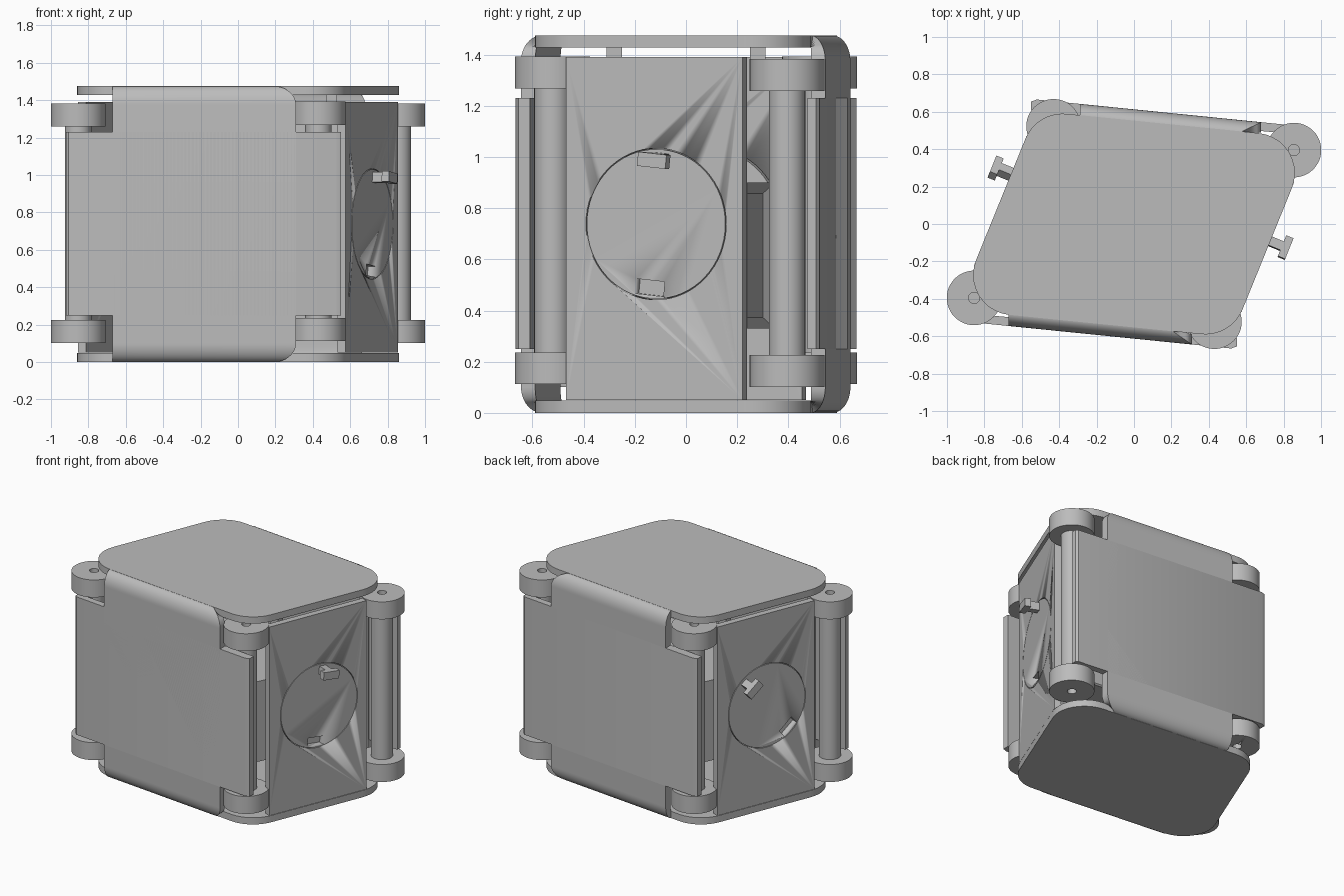
import bpy, bmesh, math
from mathutils import Vector, Matrix

if "Cube" in bpy.data.objects:
    bpy.data.objects.remove(bpy.data.objects["Cube"], do_unlink=True)

GREY = (0.5, 0.5, 0.5, 1)
mat = bpy.data.materials.new("plain_grey")
mat.use_nodes = True
mat.diffuse_color = GREY
mat.node_tree.nodes["Principled BSDF"].inputs["Base Color"].default_value = GREY

HEIGHT, PLATE = 1.475, 0.048
SLOPE = -0.101                      # plan slope of the front and back walls
SKIN = 0.045                        # sheet thickness
TURN = Matrix.Rotation(math.pi, 4, 'Z')


def finish(name, bm, matrix=None, smooth=True):
    bmesh.ops.recalc_face_normals(bm, faces=bm.faces)
    me = bpy.data.meshes.new(name)
    bm.to_mesh(me)
    bm.free()
    ob = bpy.data.objects.new(name, me)
    bpy.context.collection.objects.link(ob)
    me.materials.append(mat)
    if matrix:
        me.transform(matrix)
    if smooth:
        bpy.ops.object.select_all(action='DESELECT')
        ob.select_set(True)
        bpy.context.view_layer.objects.active = ob
        bpy.ops.object.shade_smooth_by_angle(angle=math.radians(35))
    return ob


def prism(name, pts, z0, z1, matrix=None):
    bm = bmesh.new()
    base = bm.faces.new([bm.verts.new((p[0], p[1], z0)) for p in pts])
    top = bmesh.ops.extrude_face_region(bm, geom=[base])["geom"]
    bmesh.ops.translate(bm, vec=(0, 0, z1 - z0),
                        verts=[v for v in top if isinstance(v, bmesh.types.BMVert)])
    return finish(name, bm, matrix)


def circle(r, n=48, c=(0, 0)):
    return [(c[0] + r * math.cos(2 * math.pi * i / n),
             c[1] + r * math.sin(2 * math.pi * i / n)) for i in range(n)]


def rect(w, h, c=(0, 0)):
    return [(c[0] + a * w / 2, c[1] + b * h / 2)
            for a, b in ((-1, -1), (1, -1), (1, 1), (-1, 1))]


def fillet(corners, r, steps=10):
    out = []
    for i, c in enumerate(corners):
        p = Vector(c)
        a = (Vector(corners[i - 1]) - p).normalized()
        b = (Vector(corners[(i + 1) % len(corners)]) - p).normalized()
        half = a.angle(b) / 2
        centre = p + (a + b).normalized() * r / math.sin(half)
        ra = p + a * r / math.tan(half) - centre
        rb = p + b * r / math.tan(half) - centre
        for k in range(steps + 1):
            d = ra.normalized().slerp(rb.normalized(), k / steps)
            out.append(centre + d * r)
    return out


def cut(ob, cutter):
    cutter.hide_render = True
    cutter.hide_set(True)
    m = ob.modifiers.new("cut", 'BOOLEAN')
    m.object, m.solver = cutter, 'EXACT'


# Top and bottom plates
plan = [(0.52, -0.605), (0.952, 0.457), (-0.52, 0.605), (-0.952, -0.457)]
prism("bottom_plate", fillet(plan, 0.214), 0, PLATE)
prism("top_plate", fillet(plan, 0.214), HEIGHT - PLATE, HEIGHT)


def front(x, inset=0):
    return (x, -0.613 + SLOPE * x + inset)


# Bent strip joining the plates outside each wall
def strip(name, x0, x1, round_left, matrix):
    rows = []
    for k in range(13):
        a = math.pi / 2 * k / 12
        rows.append((HEIGHT - 0.1 + 0.1 * math.sin(a), 0.07 * (1 - math.cos(a)),
                     0.12 * (1 - math.cos(a))))
    rows = [(HEIGHT - z, i, t) for z, i, t in reversed(rows)] + rows
    bm = bmesh.new()
    lines = []
    for z, inset, trim in rows:
        left = x0 + (trim if round_left else 0)
        right = x1 - (0 if round_left else trim)
        inner = SKIN * (1 - inset / 0.07)
        depth = min(max(z, SKIN), HEIGHT - SKIN)
        lines.append([bm.verts.new((*front(x, i), zz)) for x, i, zz in (
            (left, inset, z), (right, inset, z),
            (right, max(inset, 0) + inner + 0.01, depth),
            (left, max(inset, 0) + inner + 0.01, depth))])
    for a, b in zip(lines, lines[1:]):
        for j in range(4):
            k = (j + 1) % 4
            bm.faces.new((a[j], a[k], b[k], b[j]))
    bm.faces.new(lines[0])
    bm.faces.new(lines[-1])
    finish(name, bm, matrix)


strip("front_strip", -0.67, 0.31, False, None)
strip("back_strip", -0.68, 0.29, True, TURN)

# Tangent, up and outward axes of the side wall
t, n = Vector((0.376, 0.926, 0)), Vector((0.926, -0.376, 0))
centre = Vector((0.718, -0.117, 0.738))
frame = Matrix((t, (0, 0, 1), n)).transposed().to_4x4()
frame = Matrix.Translation(centre) @ frame

for side, m, tilt in (("right", Matrix(), -6), ("left", TURN, 40)):
    wall_name = "front" if side == "right" else "back"
    # Wide outer wall and its slim turned-in ends
    prism(wall_name + "_wall", [front(-0.92, 0.012), front(-0.905), front(0.52),
                                front(0.55, 0.014), front(0.55, SKIN + 0.014),
                                front(-0.92, SKIN)], 0.25, 1.23, m)

    # Corner posts with hubs at both ends
    for c, lift, label in (((-0.855, -0.395), 0, "outer"), ((0.43, -0.522), 0.01, "inner")):
        prism(f"{wall_name}_{label}_post", circle(0.071, 32, c), 0.2, 1.3, m)
        for z, end in ((0.102 + lift, "lower"), (1.258 + lift, "upper")):
            hub = prism(f"{wall_name}_{label}_{end}_hub", circle(0.146, 48, c),
                        z, z + 0.124, m)
            z_hole = z - 0.05 if end == "lower" else z + 0.07
            cut(hub, prism("hub_hole_cutter", circle(0.03, 24, c),
                           z_hole, z_hole + 0.1, m))

    # Flat side panel with a round opening
    face = m @ frame
    panel = prism(side + "_panel", rect(0.745, 1.34, (-0.008, -0.018)), -SKIN, 0, face)
    cut(panel, prism("opening_cutter", circle(0.296, 64), -0.2, 0.2, face))

    # Rotating disc with a slot and a T-shaped catch
    dial = face @ Matrix.Rotation(math.radians(tilt), 4, 'Z')
    disc = prism(side + "_disc", circle(0.292, 64), -0.06, 0, dial)
    cut(disc, prism("slot_cutter", rect(0.12, 0.058, (0, -0.25)), -0.04, 0.1, dial))
    prism(side + "_catch_stem", rect(0.05, 0.055, (0, 0.25)), -0.02, 0.075, dial)
    prism(side + "_catch_bar", rect(0.12, 0.055, (0, 0.25)), 0.068, 0.11, dial)

    # Spacers between the panels and the top plate
    prism(side + "_spacer", rect(0.06, 0.06, (0.5, -0.28)), 1.3, HEIGHT - PLATE, m)

# Framed core inside the shell
core = [(0.38, -0.345), (0.66, 0.241), (-0.38, 0.345), (-0.66, -0.241)]
bm = bmesh.new()
low = [bm.verts.new((x, y, 0.33)) for x, y in core]
high = [bm.verts.new((x, y, 0.9)) for x, y in core]
bm.faces.new(low)
bm.faces.new(high)
sides = [bm.faces.new((low[i], low[(i + 1) % 4], high[(i + 1) % 4], high[i]))
         for i in range(4)]
bmesh.ops.recalc_face_normals(bm, faces=bm.faces)
bmesh.ops.inset_individual(bm, faces=[sides[1], sides[3]], thickness=0.06, depth=-0.04)
finish("inner_core", bm, smooth=False)
